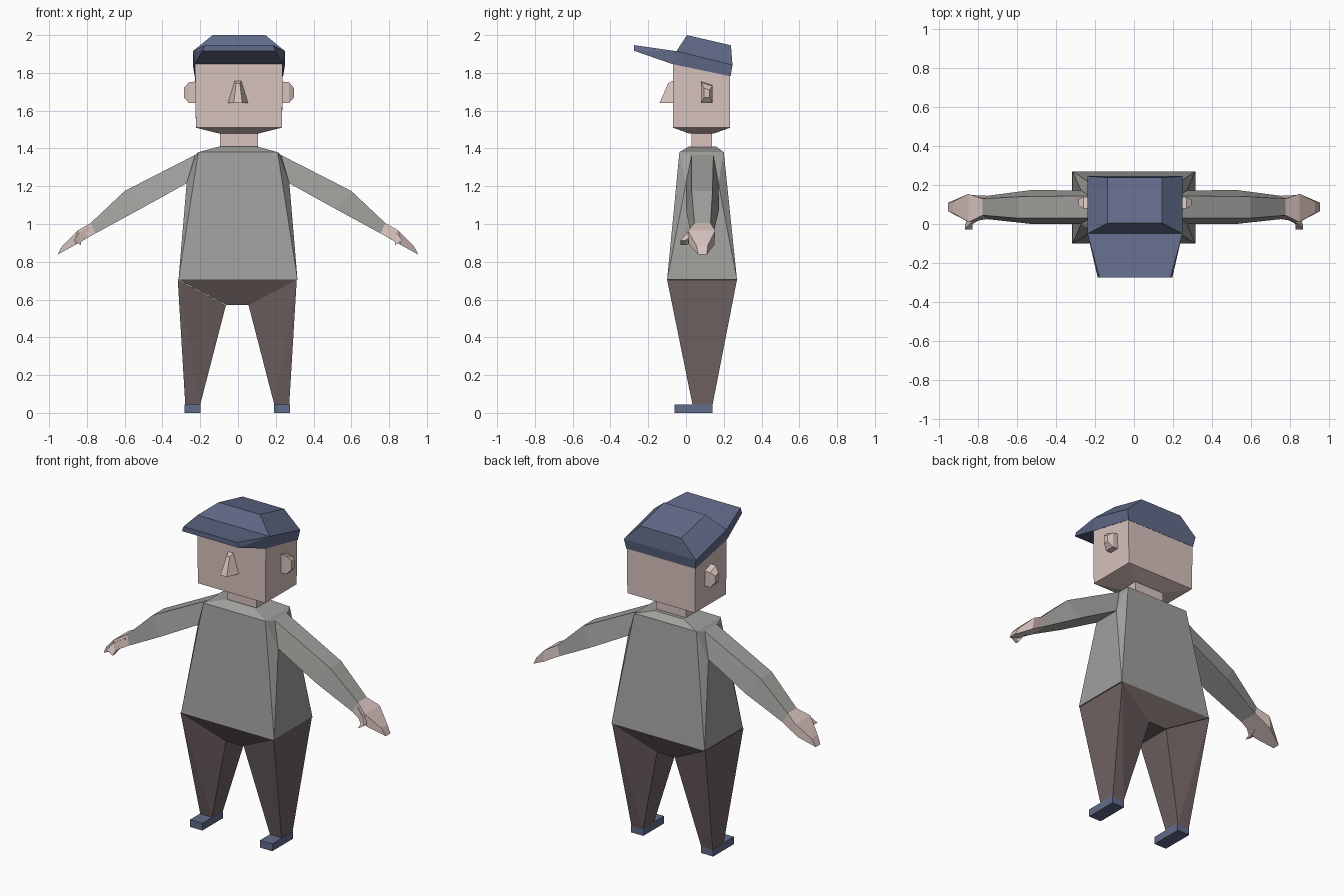
import bpy, bmesh

cube = bpy.data.objects.get("Cube")
if cube:
    bpy.data.objects.remove(cube, do_unlink=True)


def material(name, *srgb):
    m = bpy.data.materials.new(name)
    col = [(c / 255) ** 2.2 for c in srgb] + [1]
    m.diffuse_color = col
    m.use_nodes = True
    bsdf = next(n for n in m.node_tree.nodes if n.type == 'BSDF_PRINCIPLED')
    bsdf.inputs["Base Color"].default_value = col
    bsdf.inputs["Roughness"].default_value = 0.8
    return m


SKIN = material("skin", 214, 193, 188)
SHIRT = material("grey shirt", 158, 158, 155)
TROUSERS = material("brown trousers", 112, 98, 98)
NAVY = material("navy cloth", 98, 107, 137)


def finish(name, bm, mat, mirror, shift):
    bmesh.ops.recalc_face_normals(bm, faces=bm.faces)
    me = bpy.data.meshes.new(name)
    bm.to_mesh(me)
    bm.free()
    me.materials.append(mat)
    ob = bpy.data.objects.new(name, me)
    bpy.context.collection.objects.link(ob)
    ob.location.x = shift
    if mirror:
        ob.modifiers.new("Mirror", 'MIRROR').use_mirror_merge = False
    return ob


def hull(name, points, mat, mirror=False, shift=0):
    """Faceted solid wrapped around a few corner points."""
    bm = bmesh.new()
    for p in points:
        bm.verts.new(p)
    res = bmesh.ops.convex_hull(bm, input=bm.verts)
    loose = [v for v in bm.verts if not v.link_faces]
    bmesh.ops.delete(bm, geom=loose, context='VERTS')
    bmesh.ops.dissolve_limit(bm, angle_limit=0.02, verts=bm.verts, edges=bm.edges)
    return finish(name, bm, mat, mirror, shift)


def loft(name, rings, mat, mirror=False, shift=0):
    """Closed skin through rings with equal corner counts."""
    bm = bmesh.new()
    vs = [[bm.verts.new(p) for p in r] for r in rings]
    n = len(vs[0])
    for a, b in zip(vs, vs[1:]):
        for i in range(n):
            j = (i + 1) % n
            bm.faces.new((a[i], a[j], b[j], b[i]))
    bm.faces.new(vs[0])
    bm.faces.new(vs[-1])
    return finish(name, bm, mat, mirror, shift)


def rect(x0, x1, y0, y1, z, zb=None):
    """Four corners; zb tilts the back edge."""
    zb = z if zb is None else zb
    return [(x0, y0, z), (x1, y0, z), (x1, y1, zb), (x0, y1, zb)]


def wide(x, y0, y1, z, zb=None):
    return rect(-x, x, y0, y1, z, zb)


def limb(xt, zt, yt0, yt1, xb, zb, yb0, yb1):
    """Limb section: narrow upper edge, wider lower edge."""
    return [(xt, yt0, zt), (xt, yt1, zt), (xb, yb1, zb), (xb, yb0, zb)]


# Arms and torso, with the torso sides swelling out to the sleeve roots
shoulder = limb(.228, 1.365, .03, .145, .272, 1.215, .0, .172)
elbow = limb(.6, 1.175, .03, .14, .525, 1.075, .0, .175)
wrist = limb(.78, 1.005, .045, .13, .755, .95, .025, .145)
other = [(-x, y, z) for x, y, z in shoulder]
hull("torso", wide(.315, -.1, .27, .705) + wide(.21, -.035, .2, 1.38)
     + wide(.1, .015, .16, 1.41) + shoulder + other, SHIRT)
loft("sleeves", [shoulder, elbow, wrist], SHIRT, True)

# Hands and thumbs
palm = limb(.85, .965, .01, .155, .86, .89, .015, .15)
tip = limb(.93, .885, .055, .115, .955, .838, .065, .11)
loft("hands", [wrist, palm, tip], SKIN, True)
thumb_root = limb(.785, .985, .03, .07, .78, .945, .03, .07)
thumb_mid = limb(.845, .95, .0, .05, .83, .905, .0, .05)
thumb_tip = limb(.87, .912, -.028, -.005, .83, .888, -.028, -.005)
loft("thumbs", [thumb_root, thumb_mid, thumb_tip], SKIN, True)

# Trousers: pelvis wedge and tapering legs
hull("pelvis", wide(.315, -.1, .27, .705) + wide(.06, -.025, .2, .57), TROUSERS)
hull("legs", [(.315, -.1, .705), (.315, .27, .705), (.06, -.025, .57), (.06, .2, .57)]
     + rect(.197, .275, .035, .14, .04), TROUSERS, True, -.004)

# Shoes
loft("shoes", [rect(.195, .278, -.06, .14, 0), rect(.195, .278, -.06, .14, .045)],
     NAVY, True, -.004)

# Neck and head
HX = .005
loft("neck", [wide(.1, .028, .138, 1.4), wide(.1, .028, .138, 1.5)], SKIN, shift=HX)
loft("head", [wide(.1, .02, .145, 1.478), wide(.228, -.069, .234, 1.51),
              wide(.232, -.069, .234, 1.86, 1.8)], SKIN, shift=HX)

# Nose
loft("nose", [[(-.055, -.065, 1.64), (.055, -.065, 1.64),
               (.018, -.065, 1.76), (-.018, -.065, 1.76)],
              [(-.022, -.14, 1.64), (.022, -.14, 1.64),
               (.01, -.095, 1.745), (-.01, -.095, 1.745)]], SKIN)


# Ears
def ear(x, y0, y1, z0, z1, drop):
    return [(x, y0, z0), (x, y1, z0), (x, y1, z1 - drop), (x, y0, z1)]


loft("ears", [ear(.22, .08, .14, 1.64, 1.755, .02), ear(.265, .08, .14, 1.64, 1.75, .02),
              ear(.291, .095, .125, 1.67, 1.72, .01)], SKIN, True, HX)

# Flat cap: band, crown and brim
loft("cap", [wide(.234, -.07, .236, 1.846, 1.782), wide(.244, -.05, .246, 1.915, 1.842),
             wide(.14, .005, .238, 2.0, 1.946)], NAVY, shift=HX)
hull("cap_brim", [(s * x, y, z) for s in (-1, 1) for x, y, z in
                  ((.234, -.07, 1.846), (.244, -.05, 1.915),
                   (.182, -.275, 1.947), (.192, -.275, 1.917))], NAVY, shift=HX)
